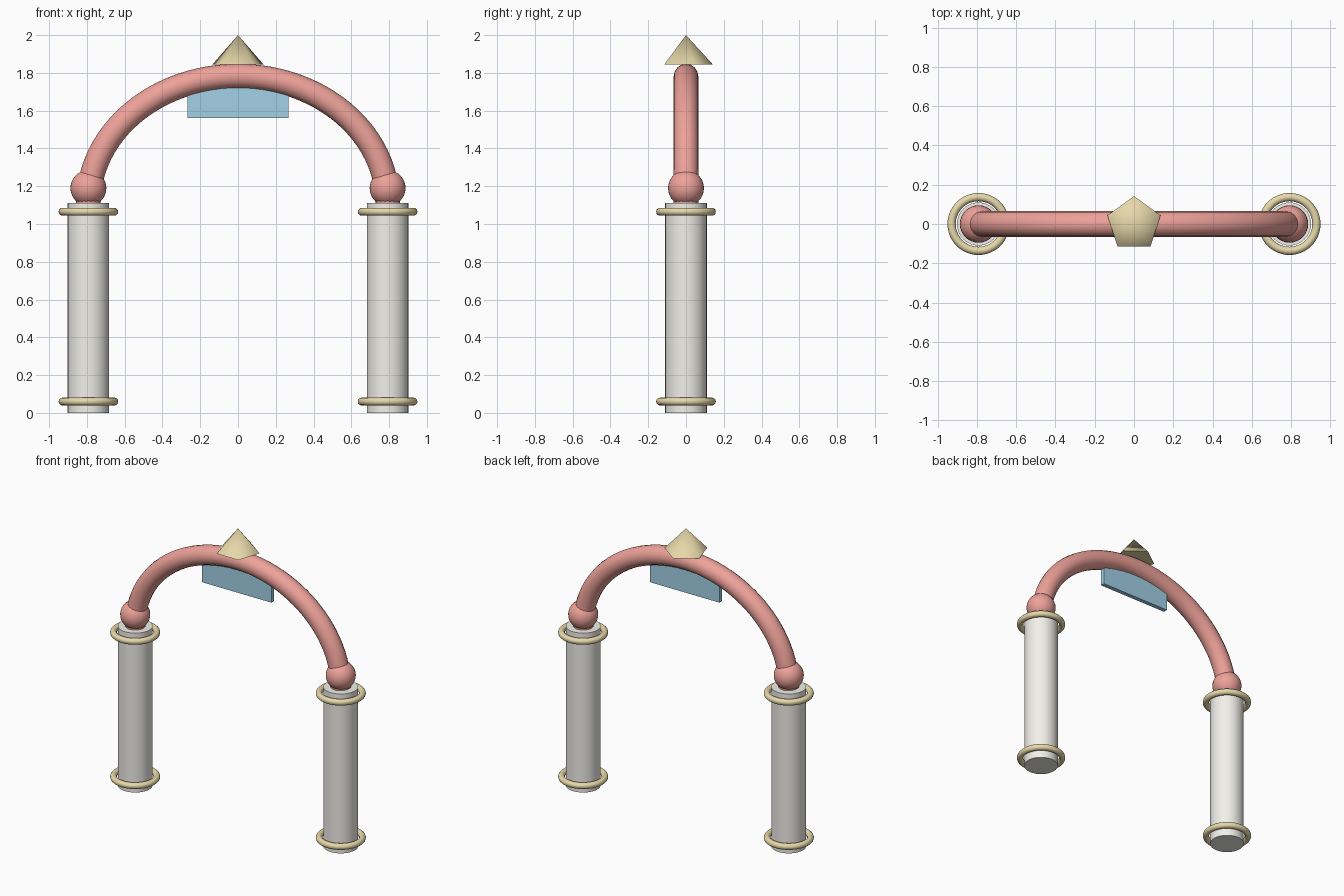
import bpy
from math import sin, cos, pi, radians

if "Cube" in bpy.data.objects:
    bpy.data.objects.remove(bpy.data.objects["Cube"])

COLUMN_X, COLUMN_H = 0.792, 1.11


def material(name, rgb):
    m = bpy.data.materials.new(name)
    m.diffuse_color = (*rgb, 1)
    m.use_nodes = True
    m.node_tree.nodes["Principled BSDF"].inputs["Base Color"].default_value = m.diffuse_color
    return m


ivory = material("ivory", (0.88, 0.87, 0.82))
gold = material("gold", (0.80, 0.69, 0.40))
red = material("red", (0.85, 0.36, 0.32))
blue = material("blue", (0.36, 0.64, 0.80))


def finish(name, mat, smooth_angle=40):
    ob = bpy.context.object
    ob.name = ob.data.name = name
    ob.data.materials.append(mat)
    if smooth_angle:
        bpy.ops.object.shade_smooth_by_angle(angle=radians(smooth_angle))
    return ob


# Columns with their gold rings and the ball joints on top
for side, x in (("left", -COLUMN_X), ("right", COLUMN_X)):
    bpy.ops.mesh.primitive_cylinder_add(vertices=32, radius=0.11, depth=COLUMN_H,
                                        location=(x, 0, COLUMN_H / 2))
    finish(f"{side}_column", ivory)
    for level, z in (("lower", 0.06), ("upper", 1.065)):
        bpy.ops.mesh.primitive_torus_add(major_radius=0.137, minor_radius=0.021,
                                         major_segments=48, minor_segments=12,
                                         location=(x, 0, z))
        finish(f"{side}_{level}_ring", gold, 60)
    bpy.ops.mesh.primitive_uv_sphere_add(segments=32, ring_count=16, radius=0.095,
                                         location=(x, 0, 1.19))
    finish(f"{side}_joint_ball", red)

# Arch: round tube along a half ellipse
curve = bpy.data.curves.new("arch", "CURVE")
curve.dimensions = "3D"
curve.bevel_depth = 0.065
curve.bevel_resolution = 6
curve.use_fill_caps = True
steps = 48
spline = curve.splines.new("POLY")
spline.points.add(steps)
for i, p in enumerate(spline.points):
    a = pi * i / steps
    p.co = (-COLUMN_X * cos(a), 0, COLUMN_H + 0.673 * sin(a), 1)
arch = bpy.data.objects.new("arch", curve)
bpy.context.collection.objects.link(arch)
bpy.ops.object.select_all(action="DESELECT")
arch.select_set(True)
bpy.context.view_layer.objects.active = arch
bpy.ops.object.convert(target="MESH")
finish("arch", red)

# Hanging sign panel, its top edge buried in the arch
bpy.ops.mesh.primitive_cube_add(size=1, location=(0, 0, 1.645))
bpy.context.object.scale = (0.535, 0.03, 0.17)
bpy.ops.object.transform_apply(location=False, rotation=False, scale=True)
finish("sign_panel", blue, None)

# Five-sided finial on the crown
bpy.ops.mesh.primitive_cone_add(vertices=5, radius1=0.142, radius2=0, depth=0.155,
                                location=(0, 0, 1.9225))
finish("finial", gold, 65)
